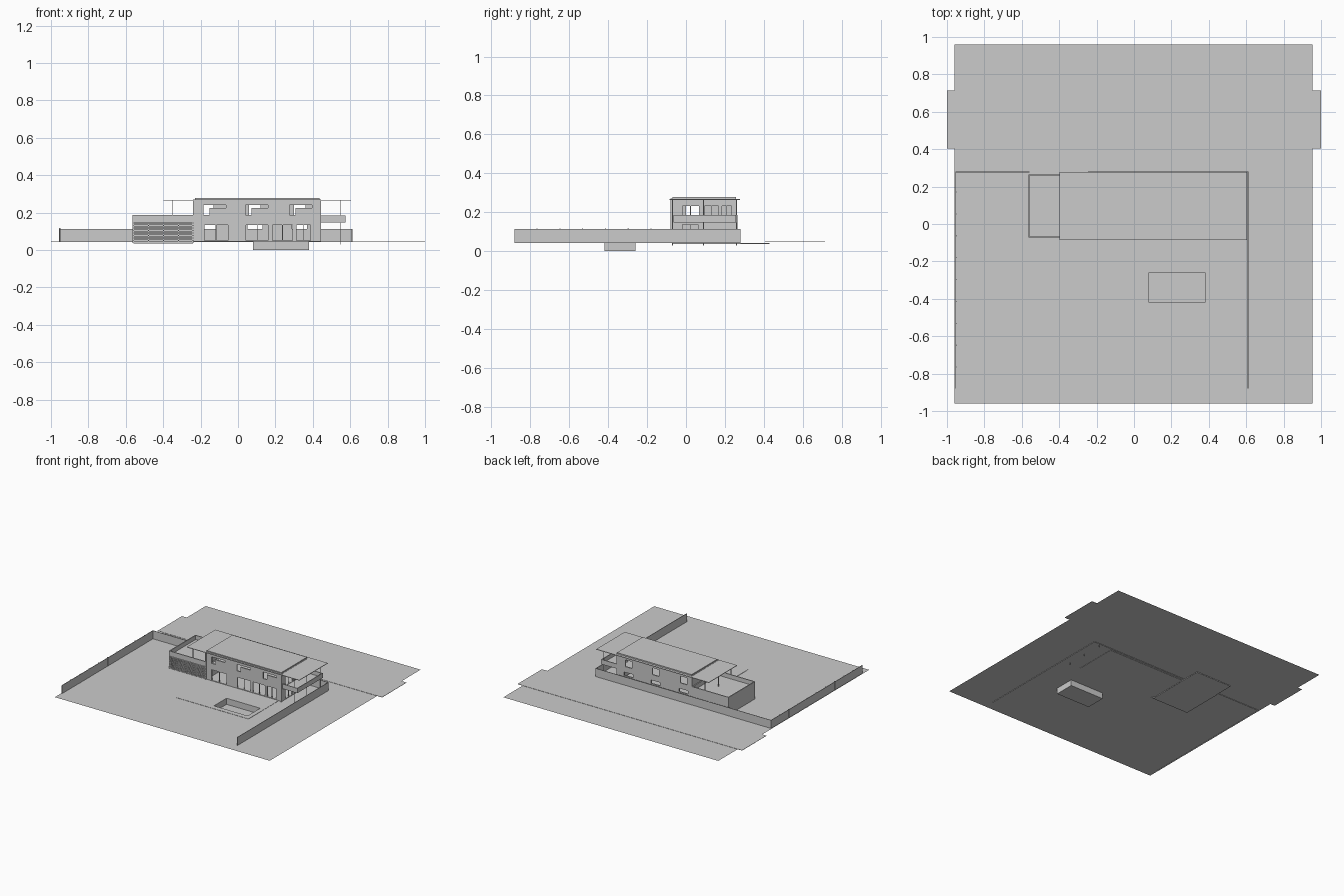
import bpy, bmesh

if "Cube" in bpy.data.objects:
    bpy.data.objects.remove(bpy.data.objects["Cube"])

G = 0.047  # ground level


def make(name, boxes, open_top=False):
    """One object from a list of (x0, x1, y0, y1, z0, z1) boxes."""
    bm = bmesh.new()
    for x0, x1, y0, y1, z0, z1 in boxes:
        vs = bmesh.ops.create_cube(bm, size=1)["verts"]
        for v in vs:
            v.co = (x0 if v.co.x < 0 else x1, y0 if v.co.y < 0 else y1,
                    z0 if v.co.z < 0 else z1)
    if open_top:
        bm.normal_update()
        top = [f for f in bm.faces if f.normal.z > 0.9]
        bmesh.ops.delete(bm, geom=top, context="FACES")
    me = bpy.data.meshes.new(name)
    bm.to_mesh(me)
    bm.free()
    ob = bpy.data.objects.new(name, me)
    bpy.context.collection.objects.link(ob)
    return ob


def sheet(name, rects, z):
    """Flat sheet made of rectangles."""
    bm = bmesh.new()
    for x0, x1, y0, y1 in rects:
        bm.faces.new([bm.verts.new(p) for p in
                      ((x0, y0, z), (x1, y0, z), (x1, y1, z), (x0, y1, z))])
    bmesh.ops.remove_doubles(bm, verts=bm.verts, dist=1e-5)
    me = bpy.data.meshes.new(name)
    bm.to_mesh(me)
    bm.free()
    bpy.context.collection.objects.link(bpy.data.objects.new(name, me))


def cut(ob, boxes):
    """Subtract boxes, bake the result and remove the cutters."""
    cutters = []
    for b in boxes:
        c = make("cutter", [b])
        c.hide_render = True
        m = ob.modifiers.new("cut", "BOOLEAN")
        m.operation, m.solver, m.object = "DIFFERENCE", "EXACT", c
        cutters.append(c)
    dg = bpy.context.evaluated_depsgraph_get()
    me = bpy.data.meshes.new_from_object(ob.evaluated_get(dg))
    ob.modifiers.clear()
    ob.data = me
    for c in cutters:
        bpy.data.objects.remove(c)


def around(x0, x1, y0, y1, a, b, hole):
    """Four rectangles around a rectangular hole."""
    hx0, hx1, hy0, hy1 = hole
    return [(x0, hx0, y0, y1), (hx1, x1, y0, y1),
            (hx0, hx1, y0, hy0), (hx0, hx1, hy1, y1)]


def ring(x0, x1, y0, y1, z0, z1, t):
    """Four upright walls of thickness t."""
    return [(x0, x1, y0, y0 + t, z0, z1), (x0, x1, y1 - t, y1, z0, z1),
            (x0, x0 + t, y0 + t, y1 - t, z0, z1),
            (x1 - t, x1, y0 + t, y1 - t, z0, z1)]


# Site: ground with pool opening, road, driveway, patio
pool = (0.08, 0.38, -0.42, -0.26)
sheet("ground", around(-0.96, 0.955, -0.96, 0.96, 0, 0, pool), G)
make("road", [(-1, 1, 0.405, 0.715, G, G + 0.002)])
make("driveway", [(-0.56, -0.24, -0.07, 0.43, 0.036, 0.041)])
make("patio", [r + (G, G + 0.002) for r in
               around(-0.235, 0.415, -0.46, -0.075, 0, 0, pool)])
make("pool_basin", [pool + (0, G)], open_top=True)

# Boundary walls with small posts
W0, W1 = 0.043, 0.113
make("boundary_walls", [(-0.955, -0.951, -0.88, 0.28, W0, W1),
                        (0.607, 0.611, -0.88, 0.28, W0, W1),
                        (-0.955, -0.56, 0.276, 0.28, W0, W1),
                        (-0.245, 0.611, 0.276, 0.28, W0, W1)])
make("driveway_gate", [(-0.56, -0.245, 0.277, 0.279, W0, W1)])
make("wall_posts", [(-0.956, -0.950, -0.768 + 0.117 * i, -0.762 + 0.117 * i, W0, 0.117)
                    for i in range(9)])

# House shell: two storeys hollowed out, then windows
HX0, HX1, HY0, HY1 = -0.235, 0.44, -0.072, 0.258
house = make("house_shell", [(HX0, HX1, HY0, HY1, 0.045, 0.27)])
t = 0.01
cuts = [(HX0 + t, HX1 - t, HY0 + t, HY1 - t, 0.05, 0.145),
        (HX0 + t, HX1 - t, HY0 + t, HY1 - t, 0.155, 0.262)]
front, back = (HY0 - 0.02, HY0 + 0.015), (HY1 - 0.015, HY1 + 0.02)
for x in (-0.184, 0.04, 0.275):                       # L-shaped upper windows
    cuts += [(x, x + 0.032, *front, 0.187, 0.24),
             (x + 0.02, x + 0.12, *front, 0.225, 0.24)]
doors = [(-0.184, -0.05), (0.04, 0.165), (0.18, 0.295), (0.31, 0.392)]
cuts += [(a, b, *front, 0.052, 0.139) for a, b in doors]
for x in (-0.16, 0.09, 0.33):                         # rear windows
    cuts += [(x - 0.03, x + 0.03, *back, 0.185, 0.24),
             (x - 0.04, x + 0.04, *back, 0.112, 0.139)]
sides = [(-0.023, 0.07, 0.157, 0.237), (0.09, 0.17, 0.157, 0.237),
         (0.18, 0.238, 0.157, 0.237), (-0.023, 0.066, 0.052, 0.14)]
cuts += [(HX1 - 0.015, HX1 + 0.02, *s) for s in sides]
cuts += [(HX0 - 0.02, HX0 + 0.015, 0.0, 0.08, 0.157, 0.237)]
cut(house, cuts)

# Frames and mullions in doors and side windows
f = 0.004
bars = []
for a, b in doors:
    y0, y1 = HY0 + 0.002, HY0 + 0.007
    mid = (a + b) / 2
    for x in (a, mid - f / 2, b - f):
        bars.append((x, x + f, y0, y1, 0.052, 0.139))
    bars.append((a, b, y0, y1, 0.135, 0.139))
for a, b, z0, z1 in sides:
    x0, x1 = HX1 - 0.007, HX1 - 0.002
    for y in (a, (a + b) / 2 - f / 2, b - f):
        bars.append((x0, x1, y, y + f, z0, z1))
    bars.append((x0, x1, a, b, z1 - f, z1))
make("window_frames", bars)

# Projecting frame around the front face
make("front_frame", [(-0.24, -0.23, -0.08, HY0, 0.045, 0.27),
                     (0.435, 0.445, -0.08, HY0, 0.045, 0.27),
                     (-0.23, 0.435, -0.08, HY0, 0.262, 0.27)])

# Roof: thin overhanging plate plus raised central slab
make("roof_plate", [(-0.397, 0.605, -0.085, 0.278, 0.264, 0.268)])
make("raised_roof", [(-0.23, 0.435, -0.07, 0.257, 0.268, 0.278)])

# Garage wing with roof terrace
GX0, GX1, GY0, GY1 = -0.565, -0.237, -0.073, 0.265
make("garage_walls", [(GX0, GX0 + t, GY0, GY1, 0.037, 0.15),
                      (GX0, GX1, GY1 - t, GY1, 0.037, 0.15)])
make("terrace_floor", [(GX0, GX1, GY0, GY1, 0.147, 0.153)])
make("terrace_parapet", ring(GX0, GX1, GY0, GY1, 0.153, 0.187, 0.007))
make("garage_louvres", [(GX0 + t, GX1, GY0, GY0 + 0.006, 0.04 + 0.0135 * i, 0.049 + 0.0135 * i)
                        for i in range(8)])
make("louvre_posts", [(x, x + 0.005, GY0 + 0.006, GY0 + 0.011, 0.037, 0.147)
                      for x in (-0.48, -0.40, -0.32, -0.245)])

# Balcony on the right
make("balcony_floor", [(HX1, 0.575, -0.065, 0.258, 0.148, 0.154)])
make("balcony_parapet", [(HX1, 0.575, -0.065, -0.059, 0.154, 0.186),
                         (HX1, 0.575, 0.252, 0.258, 0.154, 0.186),
                         (0.569, 0.575, -0.059, 0.252, 0.154, 0.186)])

# Slim posts carrying the roof overhangs
make("roof_posts", [(x - 0.002, x + 0.002, y - 0.002, y + 0.002, z, 0.264)
                    for x, z in ((0.55, 0.03), (-0.352, 0.153))
                    for y in (-0.07, 0.09, 0.26)])
